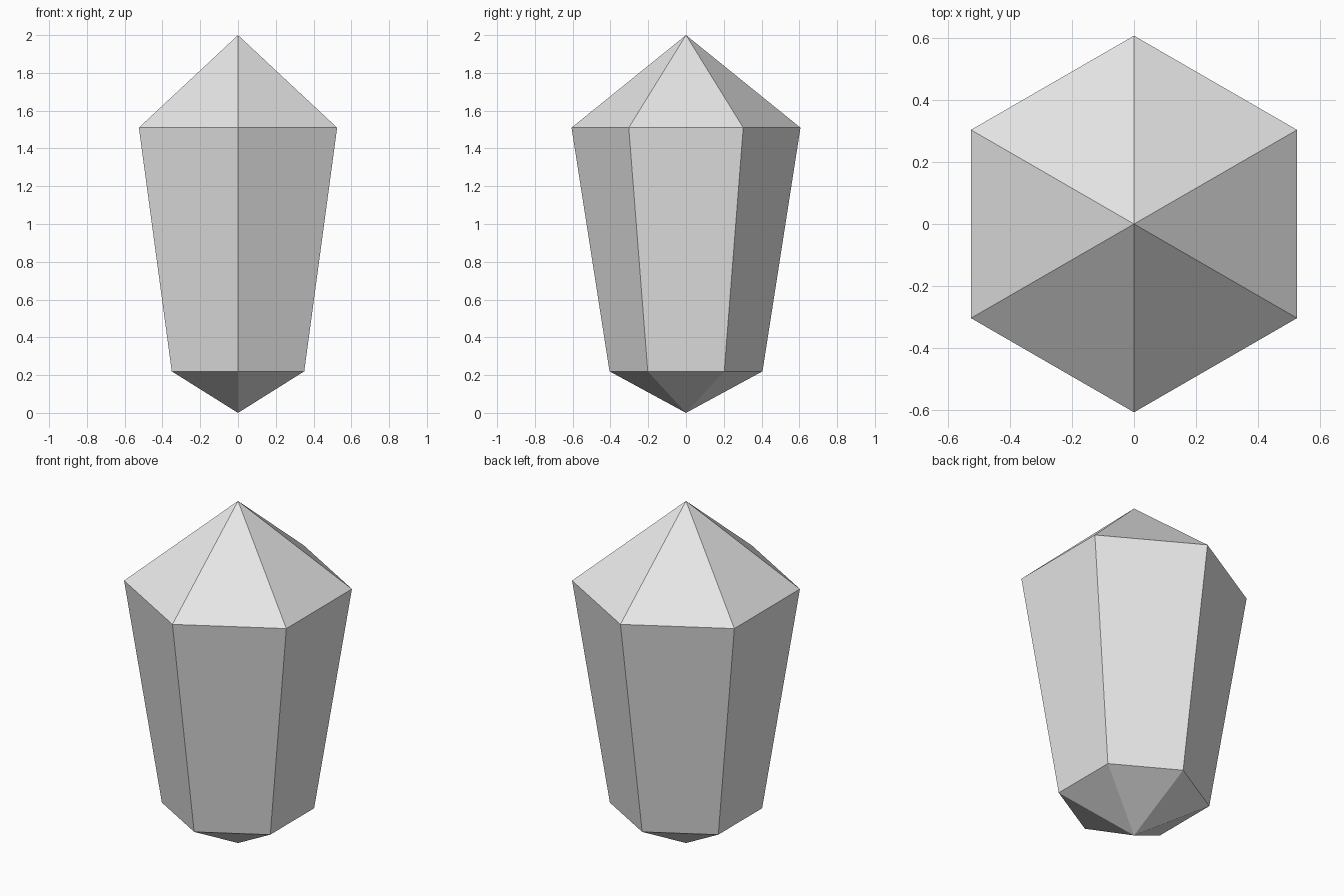
import bpy
import bmesh
from math import cos, sin, pi

cube = bpy.data.objects.get("Cube")
if cube:
    bpy.data.objects.remove(cube, do_unlink=True)

SIDES = 6

# Single pale grey material
grey = bpy.data.materials.new("pale_grey")
grey.use_nodes = True
colour = (0.8, 0.8, 0.8, 1)
grey.diffuse_color = colour
grey.node_tree.nodes["Principled BSDF"].inputs["Base Color"].default_value = colour


def ring(bm, radius, z):
    """Hexagonal ring with corners towards the front and back."""
    angles = [pi / 2 + 2 * pi * i / SIDES for i in range(SIDES)]
    return [bm.verts.new((radius * cos(a), radius * sin(a), z)) for a in angles]


# Crystal: pointed base, flaring body and pointed crown
bm = bmesh.new()
base_tip = bm.verts.new((0, 0, 0))
lower = ring(bm, 0.405, 0.22)
upper = ring(bm, 0.606, 1.51)
crown_tip = bm.verts.new((0, 0, 2))

for i in range(SIDES):
    j = (i + 1) % SIDES
    bm.faces.new((base_tip, lower[j], lower[i]))
    bm.faces.new((lower[i], lower[j], upper[j], upper[i]))
    bm.faces.new((upper[i], upper[j], crown_tip))

bmesh.ops.recalc_face_normals(bm, faces=bm.faces)
mesh = bpy.data.meshes.new("crystal")
bm.to_mesh(mesh)
bm.free()
mesh.materials.append(grey)
bpy.context.collection.objects.link(bpy.data.objects.new("crystal", mesh))
